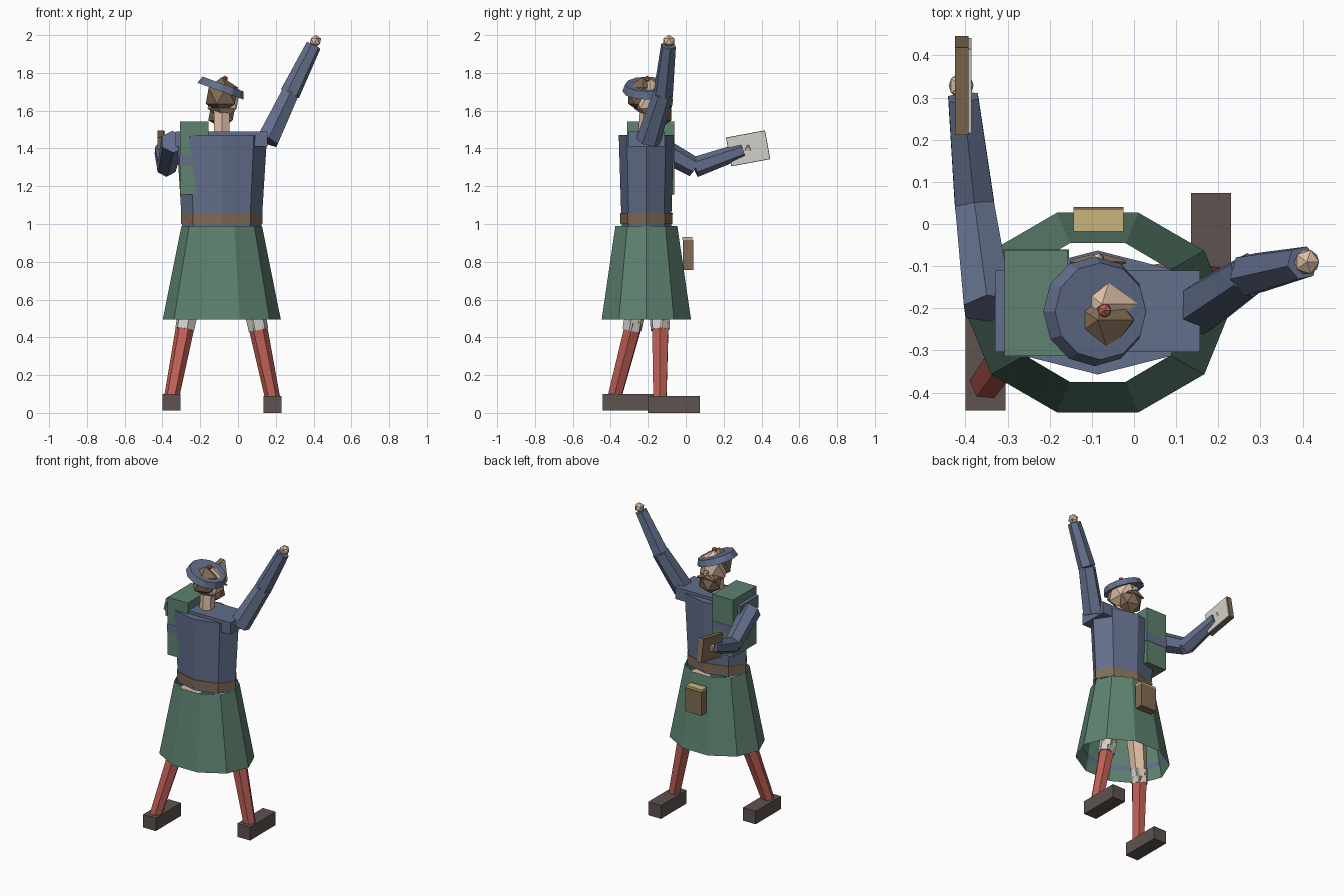
import bpy, bmesh, math
from mathutils import Vector, Matrix

if "Cube" in bpy.data.objects:
    bpy.data.objects.remove(bpy.data.objects["Cube"])


def material(name, rgb):
    lin = [(c / 255 / 12.92) if c < 11 else ((c / 255 + 0.055) / 1.055) ** 2.4 for c in rgb]
    m = bpy.data.materials.new(name)
    m.use_nodes = True
    m.diffuse_color = (*lin, 1)
    m.node_tree.nodes["Principled BSDF"].inputs["Base Color"].default_value = (*lin, 1)
    return m


BLUE = material("slate blue cloth", (98, 110, 138))
GREEN = material("green wool", (94, 130, 112))
RED = material("red sock", (192, 96, 86))
BROWN = material("brown leather", (130, 108, 84))
TAN = material("tan flap", (202, 180, 126))
SKIN = material("skin", (222, 190, 165))
WHITE = material("off white", (208, 208, 203))
BOOT = material("dark boot leather", (94, 82, 78))


def finish(name, bm, mat):
    me = bpy.data.meshes.new(name)
    bm.to_mesh(me)
    bm.free()
    ob = bpy.data.objects.new(name, me)
    me.materials.append(mat)
    bpy.context.collection.objects.link(ob)
    return ob


def box(name, lo, hi, mat, rot_x=0):
    """Box between two corners, turned about its own centre."""
    lo, hi = Vector(lo), Vector(hi)
    bm = bmesh.new()
    bmesh.ops.create_cube(bm, size=1)
    bmesh.ops.scale(bm, vec=hi - lo, verts=bm.verts)
    bmesh.ops.transform(bm, matrix=Matrix.Translation((lo + hi) / 2) @ Matrix.Rotation(rot_x, 4, 'X'),
                        verts=bm.verts)
    return finish(name, bm, mat)


def limb(name, p, q, r1, r2, mat, sides=6):
    """Tapered prism from p to q."""
    p, q = Vector(p), Vector(q)
    d = q - p
    bm = bmesh.new()
    bmesh.ops.create_cone(bm, cap_ends=True, segments=sides, radius1=r1, radius2=r2, depth=d.length)
    turn = d.to_track_quat('Z', 'Y').to_matrix().to_4x4()
    bmesh.ops.transform(bm, matrix=Matrix.Translation((p + q) / 2) @ turn, verts=bm.verts)
    return finish(name, bm, mat)


def ball(name, c, size, mat):
    bm = bmesh.new()
    bmesh.ops.create_icosphere(bm, subdivisions=1, radius=1)
    bmesh.ops.scale(bm, vec=size, verts=bm.verts)
    bmesh.ops.translate(bm, vec=c, verts=bm.verts)
    return finish(name, bm, mat)


CX, CY = -0.086, -0.21


def tube(name, z0, r0, z1, r1, mat, sides, caps):
    """Oval tapered ring around the body axis; r0 and r1 are (x, y) radii."""
    bm = bmesh.new()
    rings = []
    for z, (rx, ry) in ((z0, r0), (z1, r1)):
        rings.append([bm.verts.new((CX + rx * math.cos(a), CY + ry * math.sin(a), z))
                      for a in (2 * math.pi * i / sides for i in range(sides))])
    for i in range(sides):
        j = (i + 1) % sides
        bm.faces.new((rings[0][i], rings[0][j], rings[1][j], rings[1][i]))
    if caps:
        bm.faces.new(rings[0][::-1])
        bm.faces.new(rings[1])
    return finish(name, bm, mat)


# Body, shoulders, belt
tube("torso", 0.985, (0.21, 0.132), 1.47, (0.24, 0.147), BLUE, 8, True)
box("shoulder_yoke", (-0.33, -0.304, 1.41), (0.157, -0.11, 1.49), BLUE)
tube("belt", 1.0, (0.215, 0.138), 1.057, (0.217, 0.14), BROWN, 8, True)

# Kilt, open at both ends, with a woven stripe on the inside
tube("kilt", 0.495, (0.3125, 0.249), 0.99, (0.213, 0.173), GREEN, 10, False)
tube("kilt_inner_stripe", 0.57, (0.294, 0.234), 0.6, (0.288, 0.229), BLUE, 10, False)

# Pouch hanging on the kilt
box("pouch", (-0.143, -0.015, 0.757), (-0.025, 0.04, 0.915), BROWN)
box("pouch_flap", (-0.143, -0.018, 0.915), (-0.025, 0.035, 0.93), TAN)

# Pack with a strap band
box("pack", (-0.307, -0.313, 1.156), (-0.156, -0.062, 1.543), GREEN)
box("pack_strap", (-0.309, -0.315, 1.31), (-0.154, -0.06, 1.365), BLUE)

# Legs: (side, hip, knee, ankle, boot corners)
legs = (
    ("left", (0.01, -0.17, 0.92), (0.1, -0.135, 0.48), (0.183, -0.137, 0.08),
     (0.135, -0.2, 0.0), (0.23, 0.073, 0.09)),
    ("right", (-0.19, -0.23, 0.92), (-0.275, -0.275, 0.48), (-0.352, -0.38, 0.08),
     (-0.4, -0.442, 0.013), (-0.305, -0.172, 0.1)),
)
for side, hip, knee, ankle, lo, hi in legs:
    k, a, h = Vector(knee), Vector(ankle), Vector(hip)
    limb(side + "_thigh", h, k, 0.07, 0.05, SKIN)
    limb(side + "_sock", k, a, 0.05, 0.04, RED)
    limb(side + "_sock_cuff", k.lerp(h, 0.1), k.lerp(a, 0.1), 0.055, 0.053, WHITE)
    box(side + "_boot", lo, hi, BOOT)

# Arms: (side, shoulder, elbow, wrist, hand)
arms = (
    ("left", (0.155, -0.2, 1.44), (0.275, -0.12, 1.69), (0.4, -0.092, 1.945), (0.41, -0.09, 1.968)),
    ("right", (-0.345, -0.2, 1.435), (-0.378, 0.045, 1.3), (-0.405, 0.3, 1.39), (-0.41, 0.328, 1.4)),
)
for side, shoulder, elbow, wrist, hand in arms:
    limb(side + "_upper_arm", shoulder, elbow, 0.066, 0.053, BLUE)
    limb(side + "_forearm", elbow, wrist, 0.054, 0.041, BLUE)
    ball(side + "_hand", hand, (0.033, 0.033, 0.033), SKIN)

# Book held in the right hand
tilt = math.radians(10.5)
box("book_cover", (-0.425, 0.224, 1.323), (-0.393, 0.434, 1.478), BROWN, tilt)
box("book_page", (-0.393, 0.228, 1.327), (-0.386, 0.43, 1.474), WHITE, tilt)

# Head
limb("neck", (CX, CY, 1.45), (CX, CY + 0.01, 1.6), 0.046, 0.046, SKIN)
ball("skull", (CX + 0.01, -0.19, 1.66), (0.095, 0.1, 0.11), SKIN)
ball("hair", (CX, -0.228, 1.68), (0.095, 0.092, 0.098), BROWN)
ball("beard", (CX, -0.135, 1.585), (0.08, 0.07, 0.08), BROWN)
ball("nose", (CX, -0.09, 1.655), (0.018, 0.025, 0.022), SKIN)
for s in (-1, 1):
    limb("moustache_half", (CX, -0.088, 1.632), (CX + s * 0.065, -0.09, 1.615), 0.02, 0.005, BROWN, 5)

# Tilted flat cap with a pompom
centre = Vector((CX, -0.207, 1.722))
axis = Vector((math.sin(math.radians(20)), 0, math.cos(math.radians(20))))
limb("cap", centre - axis * 0.02, centre + axis * 0.02, 0.13, 0.115, BLUE, 12)
ball("pompom", (-0.07, -0.205, 1.768), (0.018, 0.018, 0.018), RED)
